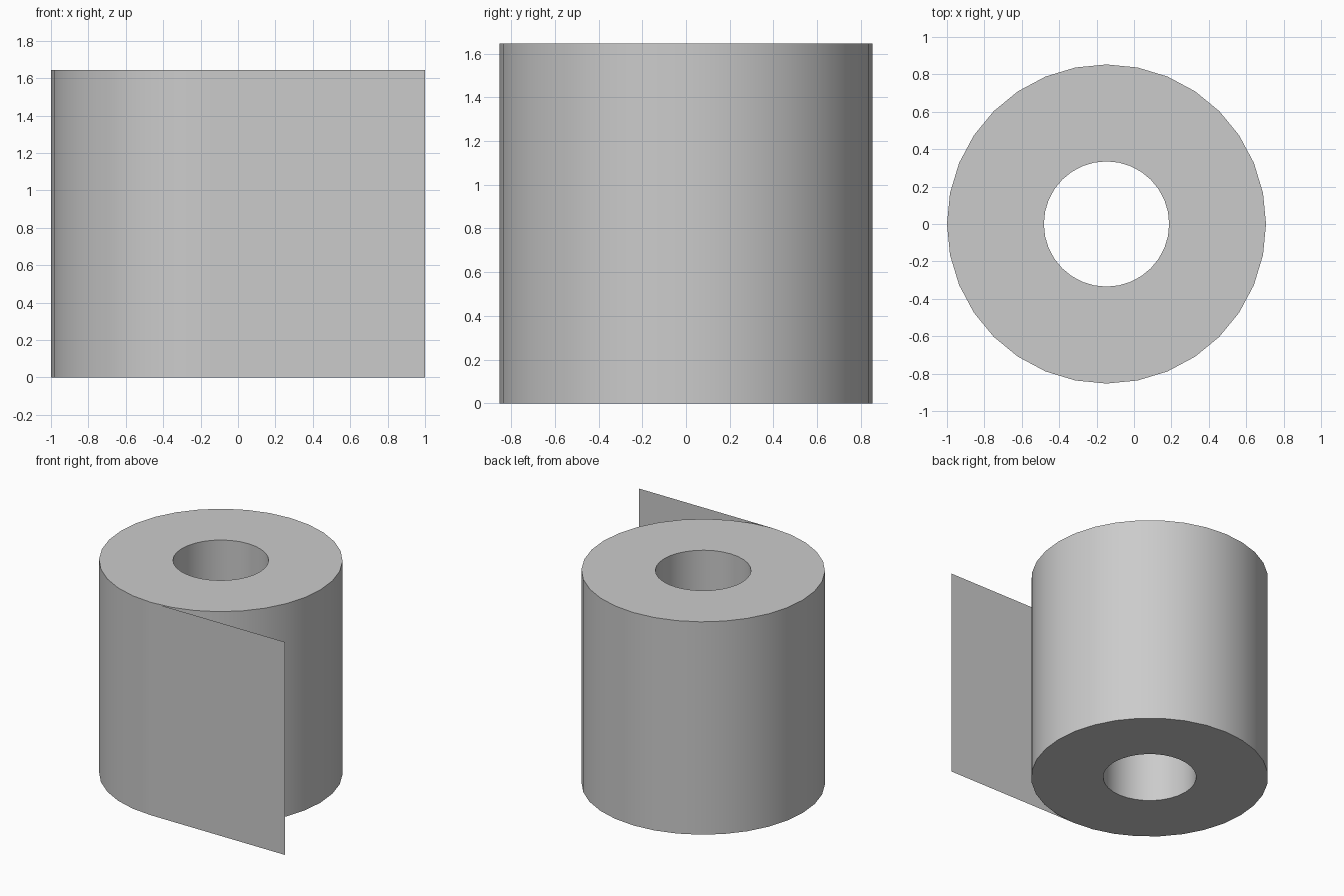
import bpy, bmesh, math

if "Cube" in bpy.data.objects:
    bpy.data.objects.remove(bpy.data.objects["Cube"])

CX, R_OUT, R_IN, H, SIDES = -0.147, 0.853, 0.335, 1.645, 32


def add_object(name, bm):
    mesh = bpy.data.meshes.new(name)
    bm.to_mesh(mesh)
    bm.free()
    obj = bpy.data.objects.new(name, mesh)
    bpy.context.collection.objects.link(obj)
    return obj


# Paper roll: a rectangular section swept round the core axis
bm = bmesh.new()
section = [(R_OUT, 0), (R_OUT, H), (R_IN, H), (R_IN, 0)]
rings = []
for i in range(SIDES):
    a = math.tau * i / SIDES
    rings.append([bm.verts.new((CX + r * math.cos(a), r * math.sin(a), z))
                  for r, z in section])
for i in range(SIDES):
    a, b = rings[i], rings[(i + 1) % SIDES]
    for j in range(4):
        k = (j + 1) % 4
        bm.faces.new((a[j], b[j], b[k], a[k]))
bmesh.ops.recalc_face_normals(bm, faces=bm.faces)
roll = add_object("paper_roll", bm)
bpy.context.view_layer.objects.active = roll
roll.select_set(True)
bpy.ops.object.shade_smooth_by_angle(angle=math.radians(30))

# Loose sheet: a thin single-layer panel leaving the roll at its front tangent
bm = bmesh.new()
corners = [(CX, 0), (1.0, 0), (1.0, H), (CX, H)]
bm.faces.new([bm.verts.new((x, -R_OUT, z)) for x, z in corners])
add_object("loose_sheet", bm)
